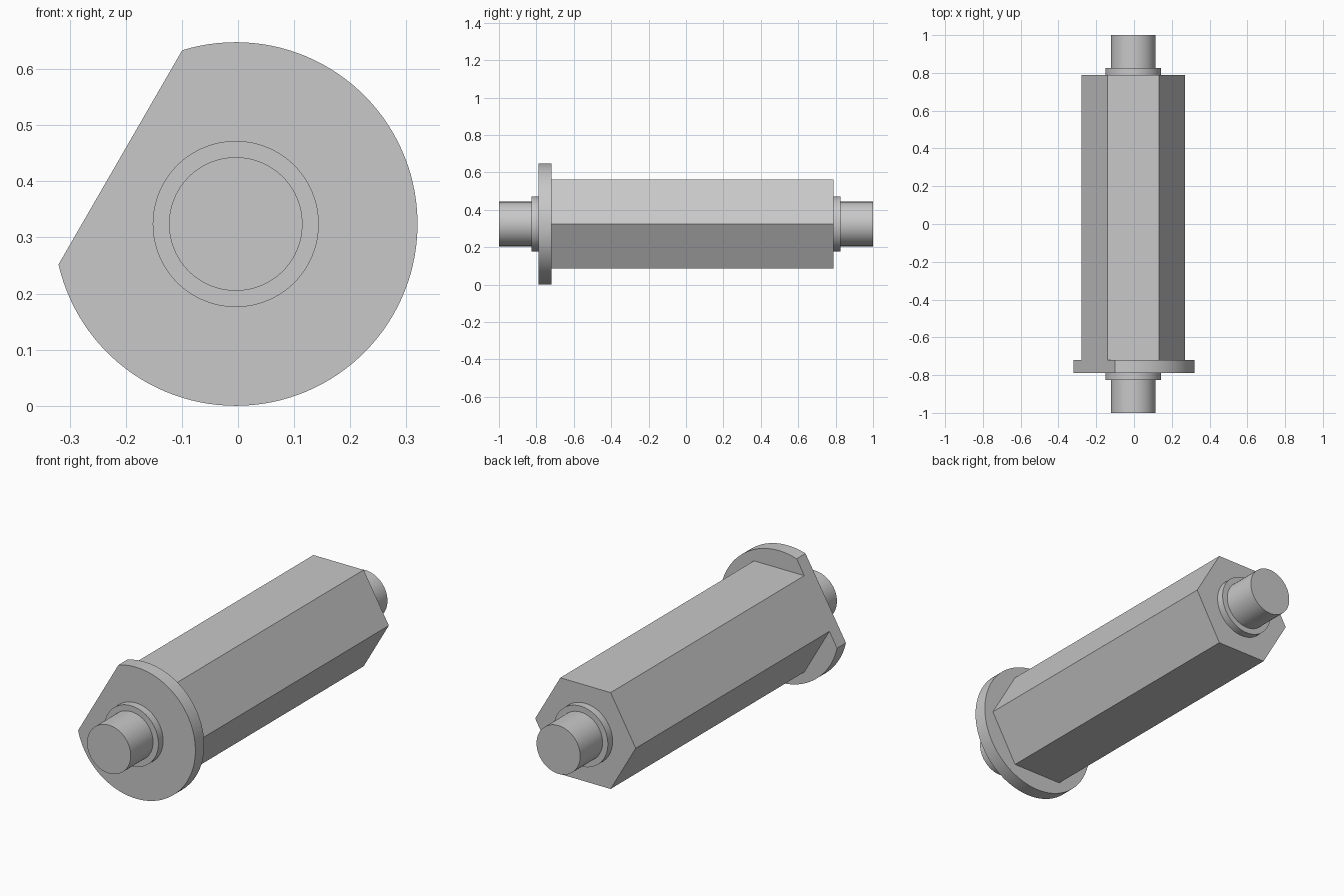
import bpy, bmesh
from math import cos, sin, pi, acos, radians

cube = bpy.data.objects.get("Cube")
if cube:
    bpy.data.objects.remove(cube, do_unlink=True)

AXIS_X, AXIS_Z = -0.004, 0.324
FLANGE_R, APOTHEM = 0.324, 0.2375
SEGMENTS = 96

steel = bpy.data.materials.new("light grey steel")
steel.use_nodes = True
colour = (0.58, 0.58, 0.58, 1)
steel.diffuse_color = colour
steel.node_tree.nodes["Principled BSDF"].inputs["Base Color"].default_value = colour


def arc(radius, start, sweep, count):
    """Points around the axis, in the XZ plane."""
    return [(radius * cos(start + sweep * i / count),
             radius * sin(start + sweep * i / count)) for i in range(count)]


def extrude(name, profile, y0, y1, smooth=True):
    """Closed prism from a profile, running along Y."""
    bm = bmesh.new()
    face = bm.faces.new([bm.verts.new((AXIS_X + x, y0, AXIS_Z + z)) for x, z in profile])
    moved = bmesh.ops.extrude_face_region(bm, geom=[face], use_keep_orig=True)["geom"]
    bmesh.ops.translate(bm, vec=(0, y1 - y0, 0),
                        verts=[v for v in moved if isinstance(v, bmesh.types.BMVert)])
    bmesh.ops.recalc_face_normals(bm, faces=bm.faces)
    mesh = bpy.data.meshes.new(name)
    bm.to_mesh(mesh)
    bm.free()
    mesh.materials.append(steel)
    obj = bpy.data.objects.new(name, mesh)
    bpy.context.collection.objects.link(obj)
    if smooth:
        bpy.ops.object.select_all(action='DESELECT')
        obj.select_set(True)
        bpy.context.view_layer.objects.active = obj
        bpy.ops.object.shade_smooth_by_angle(angle=radians(30))


# Hexagonal body, flat on top and bottom
extrude("hex_body", arc(APOTHEM / cos(pi / 6), 0, 2 * pi, 6), -0.72, 0.789, smooth=False)

# Round flange with one flat, flush with the upper right hex face
half = acos(APOTHEM / FLANGE_R)
sweep = 2 * pi - 2 * half
flange = arc(FLANGE_R, radians(150) + half, sweep, SEGMENTS)
flange.append((FLANGE_R * cos(radians(150) - half), FLANGE_R * sin(radians(150) - half)))
extrude("flange", flange, -0.789, -0.72)

# Collar and journal at each end
for side, sign in (("front", -1), ("back", 1)):
    extrude(side + "_collar", arc(0.148, 0, 2 * pi, SEGMENTS), sign * 0.789, sign * 0.826)
    extrude(side + "_journal", arc(0.119, 0, 2 * pi, SEGMENTS), sign * 0.826, sign * 1.0)
